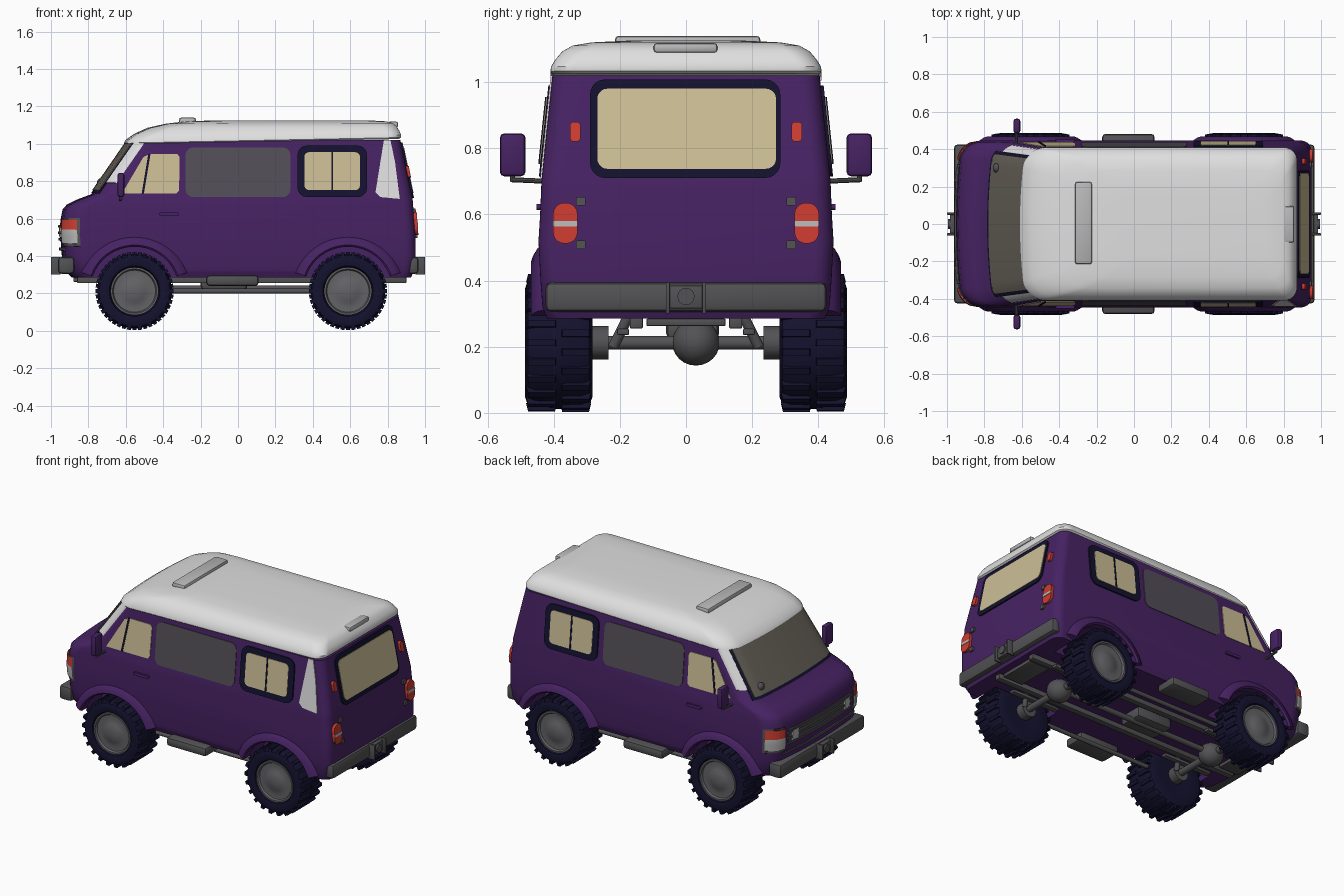
import bpy, bmesh, math
from mathutils import Vector

if "Cube" in bpy.data.objects:
    bpy.data.objects.remove(bpy.data.objects["Cube"])

def mat(name, r, g, b):
    m = bpy.data.materials.new(name)
    m.diffuse_color = (r, g, b, 1)
    m.use_nodes = True
    m.node_tree.nodes["Principled BSDF"].inputs["Base Color"].default_value = m.diffuse_color
    return m

PURPLE = mat("purple paint", .062, .016, .125)
WHITE = mat("white roof", .74, .74, .74)
PANEL = mat("grey window panel", .085, .075, .095)
METAL = mat("dark grey metal", .085, .085, .09)
RIM = mat("rim grey", .125, .125, .135)
NAVY = mat("navy rubber", .007, .006, .028)
CREAM = mat("cream glass", .60, .51, .30)
RED = mat("red lens", .60, .045, .03)
TAUPE = mat("taupe windscreen", .13, .115, .095)
LIGHT = mat("light grey", .48, .48, .49)

def finish(name, bm, m):
    bmesh.ops.recalc_face_normals(bm, faces=bm.faces)
    me = bpy.data.meshes.new(name)
    bm.to_mesh(me)
    bm.free()
    me.materials.append(m)
    ob = bpy.data.objects.new(name, me)
    bpy.context.collection.objects.link(ob)
    return ob

def loft(name, rings, m):
    """Skin a list of equal-length closed rings and cap both ends."""
    bm = bmesh.new()
    vs = [[bm.verts.new(p) for p in r] for r in rings]
    n = len(rings[0])
    for a, b in zip(vs, vs[1:]):
        for i in range(n):
            bm.faces.new((a[i], a[(i + 1) % n], b[(i + 1) % n], b[i]))
    bm.faces.new(vs[0])
    bm.faces.new(vs[-1])
    return finish(name, bm, m)

def box(name, x0, x1, y0, y1, z0, z1, m, bev=.008):
    bm = bmesh.new()
    bmesh.ops.create_cube(bm, size=1)
    for v in bm.verts:
        v.co = ((x0 + x1) / 2 + v.co.x * (x1 - x0), (y0 + y1) / 2 + v.co.y * (y1 - y0),
                (z0 + z1) / 2 + v.co.z * (z1 - z0))
    if bev:
        bmesh.ops.bevel(bm, geom=bm.edges[:], offset=bev, segments=2, profile=.5, affect='EDGES')
    return finish(name, bm, m)

def rod(name, a, b, r, m, n=16):
    a, b = Vector(a), Vector(b)
    q = (b - a).to_track_quat('Z', 'Y')
    c = [q @ Vector((r * math.cos(2 * math.pi * i / n), r * math.sin(2 * math.pi * i / n), 0)) for i in range(n)]
    return loft(name, [[a + p for p in c], [b + p for p in c]], m)

def ball(name, c, s, m):
    bm = bmesh.new()
    bmesh.ops.create_uvsphere(bm, u_segments=20, v_segments=12, radius=1)
    for v in bm.verts:
        v.co = [c[i] + v.co[i] * s[i] for i in range(3)]
    return finish(name, bm, m)

def lathe_y(name, prof, cx, cz, s, m, n=48):
    return loft(name, [[(cx + r * math.cos(2 * math.pi * i / n), s * y, cz + r * math.sin(2 * math.pi * i / n))
                        for i in range(n)] for r, y in prof], m)

# body levels: z, front x, rear x, half width
BODY = [(.285, -.89, .925, .42), (.32, -.925, .94, .434), (.40, -.942, .95, .44), (.52, -.95, .948, .446),
        (.60, -.948, .942, .441), (.65, -.938, .938, .439), (.675, -.915, .936, .438), (.70, -.865, .934, .437),
        (.73, -.785, .928, .434), (1.02, -.585, .868, .404)]
R, RR, BOW = .10, .055, .03

def level(z):
    for a, b in zip(BODY, BODY[1:]):
        if z <= b[0]:
            t = (z - a[0]) / (b[0] - a[0])
            return [p + (q - p) * t for p, q in zip(a, b)]
    return BODY[-1]

def front_x(y, xf, w, r=R):
    t = max(0, min(1, (abs(y) - (w - r)) / r))
    return xf + BOW * (y / w) ** 2 + r * (1 - math.sqrt(1 - t * t))

def ring(z, xf, xr, w, r=R, rr=RR, tilt=0):
    arc = [i * math.pi / 16 for i in range(9)]
    ys = [w - r + r * math.cos(a) for a in arc] + [(w - r) * k for k in (.75, .5, .25)]
    ys = ys + [0] + [-y for y in reversed(ys)]
    p = [(front_x(y, xf, w, r), y) for y in ys]
    c = [(xr - rr + rr * math.sin(a), w - rr + rr * math.cos(a)) for a in arc]
    p += [(x, -y) for x, y in c] + c[::-1]
    return [(x, y, z + tilt * x) for x, y in p]

body = loft("van_body", [ring(*l) for l in BODY], PURPLE)

# wheel wells cut from the body
WX, WZ = (-.553, .588), .212
for x in WX:
    for s in (-1, 1):
        cut = rod("well_cutter", (x, s * .265, WZ + .01), (x, s * .6, WZ + .01), .238, PURPLE, 48)
        cut.hide_render = True
        md = body.modifiers.new("well", 'BOOLEAN')
        md.operation, md.solver, md.object = 'DIFFERENCE', 'EXACT', cut
        bpy.context.view_layer.objects.active = body
        bpy.ops.object.modifier_apply(modifier="well")
        bpy.data.objects.remove(cut)

# raised roof, with a slight rise to the rear at the eave
ROOF = [(1.008, -.60, .86, .402, .02), (1.016, -.61, .87, .410, .02), (1.032, -.60, .872, .408, .018),
        (1.06, -.555, .862, .394, .012), (1.088, -.485, .848, .374, .006), (1.108, -.39, .828, .343, .003),
        (1.12, -.28, .79, .285, 0), (1.125, -.12, .7, .18, 0)]
loft("roof", [ring(z, a, b, w, .11, .07, t) for z, a, b, w, t in ROOF], WHITE)
box("roof_vent", -.315, -.225, -.215, .225, 1.10, 1.14, LIGHT, .012)
box("roof_rear_lamp", .80, .856, -.098, .095, 1.088, 1.118, LIGHT, .01)

# surface patches that follow the nose and windscreen
def patch(name, f0, f1, z0, z1, off, m, n=24, k=4):
    def row(z, o):
        _, xf, _, w = level(z)
        return [(front_x(f * w, xf, w) - o, f * w, z + o * .4) for f in [f0 + (f1 - f0) * i / n for i in range(n + 1)]]
    return loft(name, [row(z, off) + row(z, -.012)[::-1] for z in [z0 + (z1 - z0) * i / k for i in range(k + 1)]], m)

patch("windscreen_frame", -.9, .9, .735, 1.01, .004, NAVY)
patch("windscreen", -.87, .87, .75, 1.0, .008, TAUPE)
patch("grille", -.7, .7, .475, .575, .004, PANEL)
for i in range(3):
    patch("grille_bar", -.72, .72, .478 + i * .035, .492 + i * .035, .012, METAL)
patch("lower_bar", -.8, .8, .425, .44, .012, METAL)
for s in (-1, 1):
    patch("pillar_strip", s * .905, s * .985, .79, 1.012, .006, WHITE, 8)
    patch("headlight_bezel", s * .765, s * .992, .45, .60, .006, METAL, 12)
    patch("headlight", s * .78, s * .985, .462, .535, .014, LIGHT, 12)
    patch("turn_signal", s * .78, s * .985, .535, .59, .014, RED, 12)
    patch("grille_lamp", s * .52, s * .64, .495, .555, .015, LIGHT, 6)

# flat plates on side and rear
def plate(name, pts, fn, t, m):
    return loft(name, [[fn(a, b, -.012) for a, b in pts], [fn(a, b, t) for a, b in pts]], m)

def rrect(a0, a1, b0, b1, r):
    out = []
    for cx, cy, q in ((a1 - r, b1 - r, 0), (a0 + r, b1 - r, 1), (a0 + r, b0 + r, 2), (a1 - r, b0 + r, 3)):
        out += [(cx + r * math.cos((q + i / 5) * math.pi / 2), cy + r * math.sin((q + i / 5) * math.pi / 2))
                for i in range(6)]
    return out

def rear(y, z, o):
    return (level(z)[2] + o, y, z)

for s in (-1, 1):
    side = lambda x, z, o: (x, s * (level(z)[3] + o), z)
    cab = [(-.62, .735), (-.33, .735), (-.315, .75), (-.312, .93), (-.325, .945), (-.47, .945), (-.505, .93)]
    plate("cab_window", cab, side, .004, CREAM)
    plate("cab_window_bar", [(-.515, .735), (-.503, .735), (-.468, .945), (-.48, .945)], side, .007, NAVY)
    plate("middle_panel", rrect(-.28, .28, .715, .98, .04), side, .004, PANEL)
    plate("rear_side_frame", rrect(.318, .69, .715, .99, .05), side, .009, NAVY)
    plate("rear_side_window", rrect(.355, .652, .752, .955, .025), side, .012, CREAM)
    plate("rear_side_divider", rrect(.499, .509, .752, .955, .003), side, .015, NAVY)
    plate("door_handle", rrect(-.42, -.315, .614, .632, .008), side, .012, PURPLE)
    if s < 0:
        plate("rear_pillar_panel", [(.735, .74), (.76, .715), (.865, .705), (.84, .9), (.815, 1.02), (.78, 1.02)],
              side, .005, WHITE)
    # tail lamps and hinges
    y = s * .365
    plate("tail_lamp", rrect(y - .037, y + .037, .512, .635, .034), rear, .016, RED)
    plate("tail_lamp_band", rrect(y - .037, y + .037, .564, .58, .004), rear, .019, LIGHT)
    plate("upper_lamp", rrect(s * .335 - .016, s * .335 + .016, .82, .88, .012), rear, .016, RED)
    for z in (.508, .64):
        plate("hinge", rrect(s * .318 - .014, s * .318 + .014, z - .013, z + .013, .004), rear, .012, METAL)
    # door mirror
    box("mirror", -.645, -.607, min(s * .485, s * .563), max(s * .485, s * .563), .715, .845, PURPLE, .014)
    rod("mirror_arm", (-.63, s * .42, .70), (-.625, s * .53, .705), .008, METAL, 10)
    rod("mirror_stem", (-.625, s * .525, .70), (-.625, s * .525, .74), .008, METAL, 10)
plate("rear_window_frame", rrect(-.29, .285, .71, 1.008, .045), rear, .009, NAVY)
plate("rear_window", rrect(-.268, .272, .738, .98, .03), rear, .012, CREAM)
ball("cowl_mirror", (-.735, .3, .79), (.02, .025, .025), METAL)

# bumpers and hitches
for n, a, b in (("front", -.962, -.875), ("rear", .905, .965)):
    box(n + "_bumper", a, b, -.425, .425, .305, .395, METAL, .018)
for s in (-1, 1):
    x = sorted((s * .94, s * .985))
    box("hitch_block", *x, -.055, .055, .315, .385, METAL, .006)
    for y in (-.055, .055):
        box("hitch_plate", *sorted((s * .95, s * 1.0)), y - .006, y + .006, .30, .395, METAL, .003)
    rod("hitch_pin", (s * .94, 0, .352), (s * .995, 0, .352), .026, METAL)
    box("front_hook" if s < 0 else "rear_hook", *sorted((s * .74, s * .88)), -.12, .12, .262, .285, METAL, .005)

# wheels, arches and axles
TYRE = [(.11, .29), (.165, .283), (.188, .292), (.198, .315), (.2, .385), (.198, .455), (.188, .478), (.165, .486),
        (.135, .478), (.125, .45)]
HUB = [(.128, .40), (.128, .474), (.118, .474), (.112, .462), (.085, .46), (.06, .466), (.045, .472), (.015, .476)]
FLARE = [(.234, .41), (.234, .458), (.244, .468), (.262, .462), (.285, .448), (.30, .425)]
for x in WX:
    for s in (-1, 1):
        lathe_y("tyre", TYRE, x, WZ, s, NAVY)
        lathe_y("wheel_rim", HUB, x, WZ, s, RIM)
        bm = bmesh.new()
        for i in range(44):
            a = 2 * math.pi * i / 44
            c, sn = math.cos(a), math.sin(a)
            ya, yb = (.287, .38) if i % 2 else (.39, .483)
            new = bmesh.ops.create_cube(bm, size=1)["verts"]
            for v in new:
                t, r = v.co.x * .021, .197 + v.co.z * .024
                edge = .012 if v.co.z > 0 else 0
                y = (ya + yb) / 2 + v.co.y * (yb - ya - edge)
                v.co = (x + c * r - sn * t, s * y, WZ + sn * r + c * t)
        finish("tyre_tread", bm, NAVY)
        arcs = [math.radians(18 + 144 * i / 28) for i in range(29)]
        loft("arch_flare", [[(x + r * math.cos(a), s * y, WZ + .01 + r * .97 * math.sin(a)) for r, y in FLARE]
                            for a in arcs], PURPLE)
        rod("wheel_hub", (x, s * .235, WZ), (x, s * .3, WZ), .05, METAL)
        box("leaf_spring", x - .17, x + .17, s * .19 - .018, s * .19 + .018, .235, .255, METAL, .005)
        rod("damper", (x + .05, s * .22, .2), (x + .07, s * .17, .3), .016, METAL)
    rod("axle", (x, -.29, WZ), (x, .29, WZ), .021, METAL)
    ball("differential", (x, .03, .213), (.075, .072, .07), METAL)

# chassis
rod("drive_shaft", (-.52, .03, .225), (.55, .03, .225), .017, METAL)
box("gearbox", -.2, .05, -.06, .1, .22, .29, METAL, .02)
for s in (-1, 1):
    box("frame_rail", -.86, .9, s * .15 - .02, s * .15 + .02, .255, .295, METAL, .005)
    box("side_pod", -.17, .11, min(s * .34, s * .482), max(s * .34, s * .482), .24, .297, METAL, .018)
    rod("side_tube", (-.36, s * .31, .212), (.4, s * .31, .212), .013, METAL)

# smooth shading with sharp edges kept
bpy.ops.object.select_all(action='DESELECT')
for ob in bpy.context.scene.objects:
    ob.select_set(True)
bpy.context.view_layer.objects.active = body
bpy.ops.object.shade_smooth_by_angle(angle=math.radians(35))
